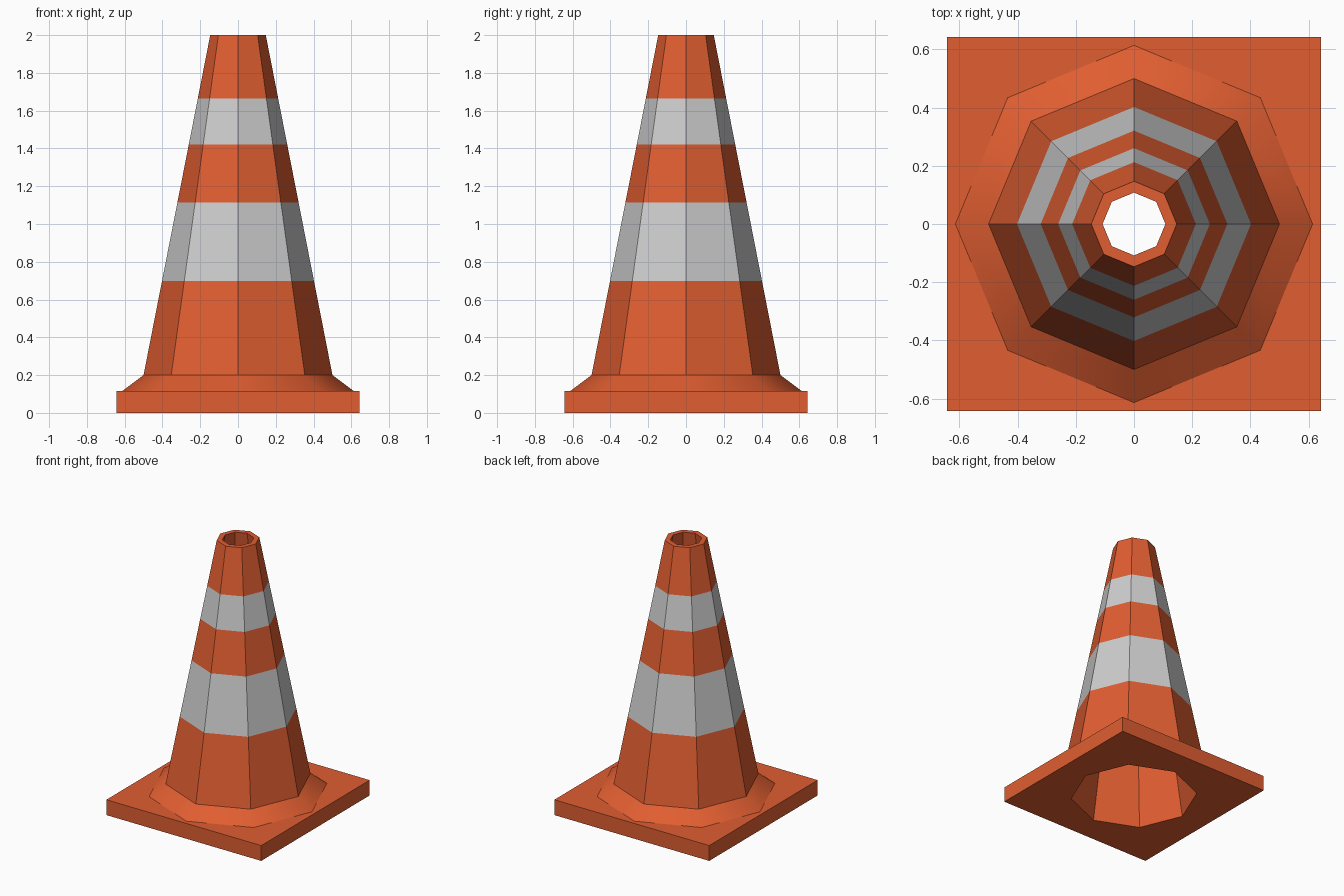
import bpy, bmesh, math

if "Cube" in bpy.data.objects:
    bpy.data.objects.remove(bpy.data.objects["Cube"])


def material(name, rgb):
    m = bpy.data.materials.new(name)
    m.diffuse_color = (*rgb, 1.0)
    m.use_nodes = True
    m.node_tree.nodes["Principled BSDF"].inputs["Base Color"].default_value = m.diffuse_color
    return m


orange = material("orange_plastic", (0.75, 0.112, 0.031))
grey = material("reflective_grey", (0.61, 0.61, 0.61))


def ring(bm, r, z, square=False):
    """Eight points, corners on the axes and diagonals, as an octagon or a square."""
    pts = []
    for k in range(8):
        a = k * math.pi / 4
        s = math.sqrt(2) if square and k % 2 else 1.0
        pts.append(bm.verts.new((r * s * math.cos(a), r * s * math.sin(a), z)))
    return pts


def loft(name, profile, mats, smooth=False, grey_bands=()):
    """Join successive rings; the segments listed in grey_bands get the second colour."""
    bm = bmesh.new()
    rings = [ring(bm, *p) for p in profile]
    for i, (a, b) in enumerate(zip(rings, rings[1:])):
        for k in range(8):
            n = (k + 1) % 8
            f = bm.faces.new((a[k], a[n], b[n], b[k]))
            f.smooth = smooth
            f.material_index = 1 if i in grey_bands else 0
    me = bpy.data.meshes.new(name)
    bm.to_mesh(me)
    bm.free()
    for m in mats:
        me.materials.append(m)
    ob = bpy.data.objects.new(name, me)
    bpy.context.collection.objects.link(ob)
    return ob


R0, Z0, R1, Z1 = 0.5, 0.2, 0.147, 2.0


def cone_radius(z):
    return R0 + (R1 - R0) * (z - Z0) / (Z1 - Z0)


# Hollow cone: outer wall with two stripes, rim, then inner wall down to the ground
heights = (0.2, 0.698, 1.113, 1.42, 1.665, 2.0)
outer = [(cone_radius(z), z) for z in heights]
loft("cone_body", outer + [(0.108, 2.0), (0.44, 0.0)], (orange, grey), grey_bands=(1, 3))

# Sloped, smooth shaded collar at the foot of the cone
loft("foot_collar", [(0.614, 0.115), (0.5, 0.2)], (orange,), smooth=True)

# Square base slab with an octagonal opening underneath
loft("base_slab", [(0.44, 0.0), (0.643, 0.0, True), (0.643, 0.115, True), (0.614, 0.115)], (orange,))
